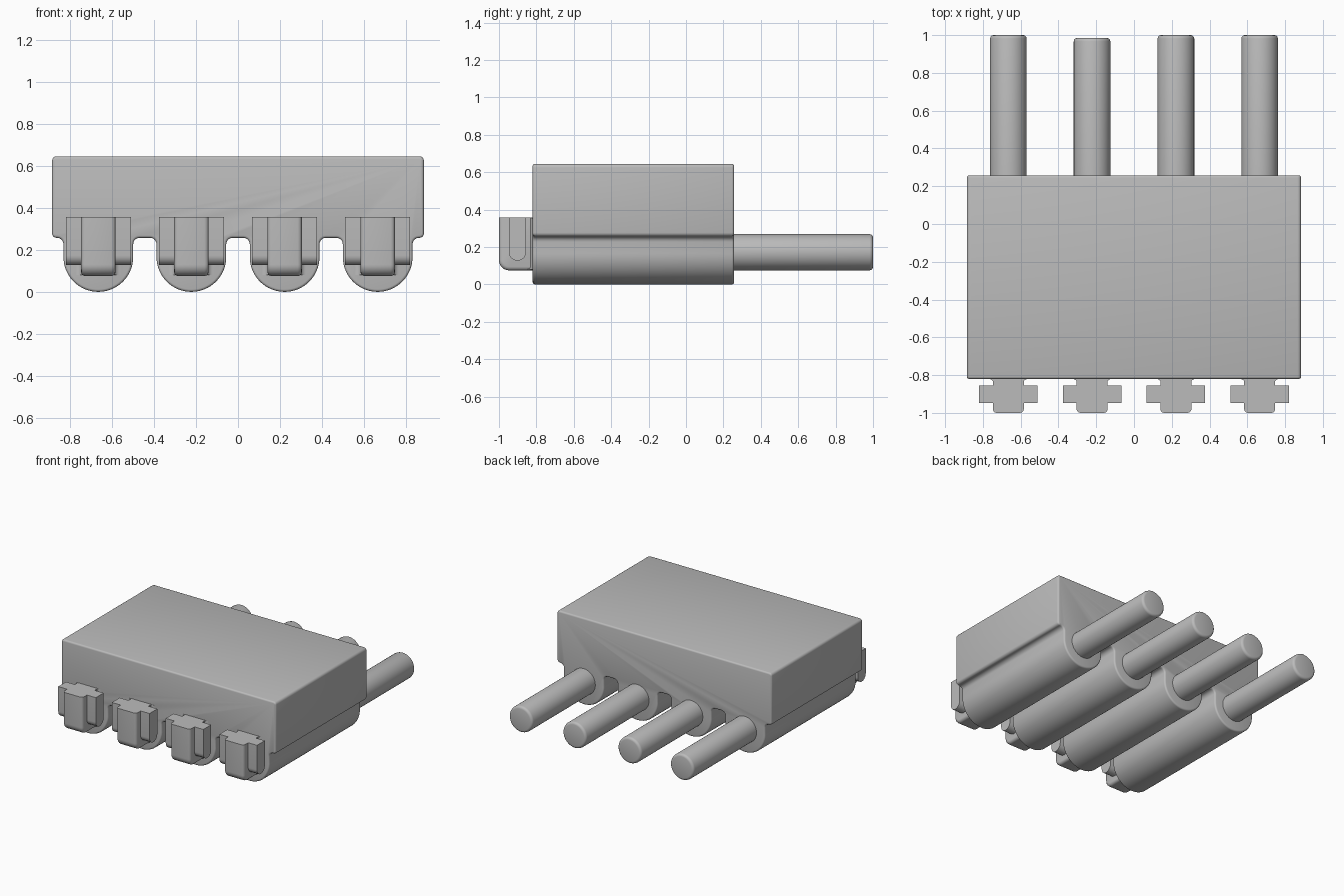
import bpy, bmesh
from math import sin, cos, pi, radians
from mathutils import Vector

if "Cube" in bpy.data.objects:
    bpy.data.objects.remove(bpy.data.objects["Cube"])

grey = bpy.data.materials.new("plain grey")
grey.use_nodes = True
colour = (0.5, 0.5, 0.5, 1)
grey.diffuse_color = colour
grey.node_tree.nodes["Principled BSDF"].inputs["Base Color"].default_value = colour

CENTRES = [-0.665, -0.222, 0.222, 0.665]
FRONT, BACK = -0.82, 0.257


def arc(cx, cy, r, start, end, steps):
    """Points on an arc, angles in degrees."""
    angles = [radians(start + (end - start) * i / steps) for i in range(steps + 1)]
    return [(cx + r * cos(a), cy + r * sin(a)) for a in angles]


def prism(name, outline, place, a, b, bevel=0, rim=None, segments=3):
    """Extrude a 2D outline from a to b; rim picks the edges to round."""
    bm = bmesh.new()
    ends = [[bm.verts.new(place(u, v, t)) for u, v in outline] for t in (a, b)]
    bm.faces.new(ends[0])
    bm.faces.new(list(reversed(ends[1])))
    n = len(outline)
    for i in range(n):
        j = (i + 1) % n
        bm.faces.new([ends[0][j], ends[0][i], ends[1][i], ends[1][j]])
    bmesh.ops.recalc_face_normals(bm, faces=bm.faces)
    if bevel:
        edges = [e for e in bm.edges if rim(e)]
        bmesh.ops.bevel(bm, geom=edges, offset=bevel, segments=segments,
                        profile=0.5, affect='EDGES')
    mesh = bpy.data.meshes.new(name)
    bm.to_mesh(mesh)
    bm.free()
    obj = bpy.data.objects.new(name, mesh)
    bpy.context.collection.objects.link(obj)
    mesh.materials.append(grey)
    bpy.ops.object.select_all(action='DESELECT')
    obj.select_set(True)
    bpy.context.view_layer.objects.active = obj
    bpy.ops.object.shade_smooth_by_angle(angle=radians(35))
    return obj


def across_end(axis):
    """Edges lying in an end face of an extrusion along the given axis."""
    def test(e):
        return abs(e.verts[0].co[axis] - e.verts[1].co[axis]) < 1e-5
    return test


# Housing: block with four rounded channels underneath
W, TOP, LEDGE, R, FILLET, CORNER = 0.885, 0.645, 0.257, 0.166, 0.03, 0.02
outline = arc(W - CORNER, TOP - CORNER, CORNER, 0, 90, 4)
outline += arc(CORNER - W, TOP - CORNER, CORNER, 90, 180, 4)
outline += arc(CORNER - W, LEDGE + CORNER, CORNER, 180, 270, 4)
for x in CENTRES:
    outline += arc(x - R - FILLET, LEDGE - FILLET, FILLET, 90, 0, 5)
    outline += arc(x, R, R, 180, 360, 32)
    outline += arc(x + R + FILLET, LEDGE - FILLET, FILLET, 180, 90, 5)
outline += arc(W - CORNER, LEDGE + CORNER, CORNER, 270, 360, 4)
prism("housing", outline, lambda u, v, t: (u, t, v), FRONT, BACK,
      0.012, across_end(1))

# Contact outlines seen from the side, and the foot seen from above
LIP = 0.357
core_side = [(FRONT + 0.01, LIP), (-1, LIP)]
core_side += arc(-0.945, 0.13, 0.055, 180, 270, 8) + [(FRONT + 0.01, 0.075)]
wing_side = [(-0.855, LIP), (-0.947, LIP)] + arc(-0.901, 0.173, 0.046, 180, 360, 14)
flare = arc(0.105, -0.85, 0.03, 180, 90, 5)
foot = flare + [(-u, v) for u, v in reversed(flare)]


def front_rim(e):
    """Side rims of the contact, leaving its flat top and root sharp."""
    a, b = (v.co for v in e.verts)
    flat_top = a.z > LIP - 0.001 and b.z > LIP - 0.001
    at_root = max(a.y, b.y) > FRONT and abs(a.z - b.z) > 0.1
    return abs(a.x - b.x) < 1e-5 and not flat_top and not at_root


for i, x in enumerate(CENTRES, 1):
    for name, side, half, bevel in (("contact_core", core_side, 0.082, 0.02),
                                    ("contact_wings", wing_side, 0.155, 0)):
        obj = prism(f"{name}_{i}", side, lambda u, v, t: (t, u, v),
                    -half, half, bevel, front_rim)
        obj.location.x = x
    obj = prism(f"contact_foot_{i}", foot, lambda u, v, t: (u, v, t), 0.08, LIP - 0.001)
    obj.location.x = x

    # Wire leaving the back, with a rounded tip
    tip = 0.985 if i == 2 else 1.0
    circle = arc(0, 0.172, 0.097, 0, 360, 40)[:-1]
    obj = prism(f"wire_{i}", circle, lambda u, v, t: (u, t, v), BACK - 0.05, tip,
                0.018, lambda e: min(v.co.y for v in e.verts) > 0.9)
    obj.location.x = x
